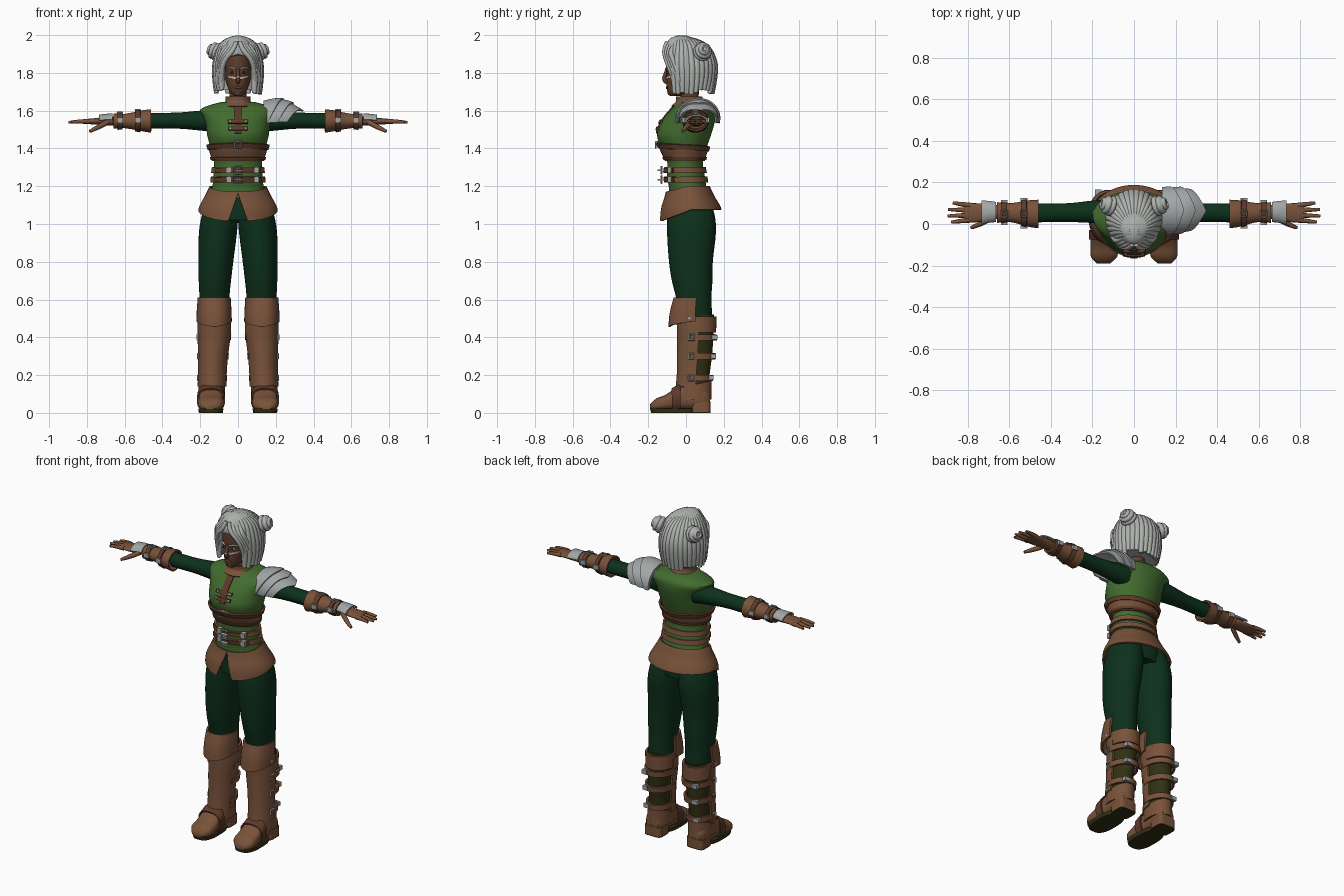
import bpy, bmesh, random
from math import sin, cos, acos, radians, degrees, copysign
from mathutils import Vector

random.seed(4)
if "Cube" in bpy.data.objects:
    bpy.data.objects.remove(bpy.data.objects["Cube"])


def material(name, *rgb):
    m = bpy.data.materials.new(name)
    m.use_nodes = True
    m.diffuse_color = (*rgb, 1)
    node = m.node_tree.nodes["Principled BSDF"]
    node.inputs["Base Color"].default_value = (*rgb, 1)
    node.inputs["Roughness"].default_value = 0.8
    return m


LEATHER = material("brown leather", .19, .085, .042)
STRAP = material("dark leather", .11, .04, .022)
SKIN = material("brown skin", .12, .05, .026)
HAIR = material("silver hair", .42, .44, .42)
METAL = material("grey metal", .36, .38, .38)
GREEN = material("green cloth", .055, .15, .028)
DARK = material("dark green cloth", .004, .03, .011)
OLIVE = material("olive boot lining", .03, .03, .007)
WHITE = material("white paint", .6, .6, .57)
BLACK = material("dark eye", .012, .008, .006)


def finish(ob, mat, angle=45):
    ob.data.materials.append(mat)
    bpy.ops.object.select_all(action='DESELECT')
    ob.select_set(True)
    bpy.context.view_layer.objects.active = ob
    for mod in list(ob.modifiers):
        bpy.ops.object.modifier_apply(modifier=mod.name)
    bpy.ops.object.shade_smooth_by_angle(angle=radians(angle))
    return ob


def to_object(name, bm):
    bmesh.ops.recalc_face_normals(bm, faces=bm.faces)
    me = bpy.data.meshes.new(name)
    bm.to_mesh(me)
    bm.free()
    ob = bpy.data.objects.new(name, me)
    bpy.context.collection.objects.link(ob)
    return ob


def ring_at(rings, z):
    """Smoothly interpolated section (x0, x1, y0, y1) at a station."""
    z = min(max(z, rings[0][0]), rings[-1][0])
    i = max(j for j in range(len(rings) - 1) if rings[j][0] <= z)
    a, b = rings[i], rings[i + 1]
    before, after = rings[max(i - 1, 0)], rings[min(i + 2, len(rings) - 1)]
    h = b[0] - a[0]
    t = (z - a[0]) / h
    out = []
    for c in range(1, 5):
        ma = (b[c] - before[c]) / (b[0] - before[0]) * h
        mb = (after[c] - a[c]) / (after[0] - a[0]) * h
        d = b[c] - a[c]
        out.append(a[c] + t * ma + t * t * (3 * d - 2 * ma - mb) + t ** 3 * (ma + mb - 2 * d))
    return out


def patch(name, mat, rings, lo=None, hi=None, span=(-90, 270), pad=0, thick=0, n=36, k=10, p=2, place=None):
    """Loft over sections, whole or limited to an arc and to edge heights lo, hi."""
    rings = sorted(rings)
    lo = rings[0][0] if lo is None else lo
    hi = rings[-1][0] if hi is None else hi
    closed = span[1] - span[0] == 360
    bm = bmesh.new()
    grid = []
    for j in range(k + 1):
        row = []
        for i in range(n if closed else n + 1):
            a = radians(span[0] + (span[1] - span[0]) * i / n)
            z0, z1 = (f(a) if callable(f) else f for f in (lo, hi))
            z = z0 + (z1 - z0) * j / k
            x0, x1, y0, y1 = ring_at(rings, z)
            c, s = (copysign(abs(f) ** (2 / p), f) for f in (cos(a), sin(a)))
            v = Vector(((x0 + x1) / 2 + ((x1 - x0) / 2 + pad) * c, (y0 + y1) / 2 + ((y1 - y0) / 2 + pad) * s, z))
            row.append(bm.verts.new(place(v) if place else v))
        grid.append(row)
    m = len(grid[0])
    for low, high in zip(grid, grid[1:]):
        for i in range(m if closed else m - 1):
            q = (i + 1) % m
            bm.faces.new((low[i], low[q], high[q], high[i]))
    if closed and not thick:
        bm.faces.new(grid[0])
        bm.faces.new(grid[-1])
    ob = to_object(name, bm)
    if thick:
        mod = ob.modifiers.new("thickness", 'SOLIDIFY')
        mod.thickness, mod.offset = thick, 0
    return finish(ob, mat)


def ball(name, mat, loc, size, box=False):
    bm = bmesh.new()
    if box:
        bmesh.ops.create_cube(bm, size=2)
    else:
        bmesh.ops.create_uvsphere(bm, u_segments=20, v_segments=12, radius=1)
    for v in bm.verts:
        v.co = Vector(loc) + v.co * Vector(size)
    return finish(to_object(name, bm), mat)


def tubes(name, mat, paths, res=3):
    """Tapered round strands; each path point is x, y, z, radius."""
    cu = bpy.data.curves.new(name, 'CURVE')
    cu.dimensions, cu.bevel_depth, cu.bevel_resolution = '3D', 1, res
    cu.use_fill_caps, cu.resolution_u = True, 5
    for path in paths:
        sp = cu.splines.new('NURBS')
        sp.points.add(len(path) - 1)
        for pt, (x, y, z, r) in zip(sp.points, path):
            pt.co, pt.radius = (x, y, z, 1), r
        sp.order_u, sp.use_endpoint_u = 3, True
    ob = bpy.data.objects.new(name, cu)
    bpy.context.collection.objects.link(ob)
    bpy.ops.object.select_all(action='DESELECT')
    ob.select_set(True)
    bpy.context.view_layer.objects.active = ob
    bpy.ops.object.convert(target='MESH')
    return finish(bpy.context.object, mat)


def hoop(name, mat, loc, normal, major, minor, sides=4):
    """Square buckle frame, or a round coil with more sides."""
    rot = Vector(normal).to_track_quat('Z', 'Y').to_euler()
    bpy.ops.mesh.primitive_torus_add(location=loc, rotation=rot, major_radius=major, minor_radius=minor,
                                     major_segments=sides, minor_segments=4 if sides == 4 else 8)
    ob = bpy.context.object
    ob.name = name
    if sides == 4:
        for v in ob.data.vertices:
            x, y, z = v.co
            v.co = ((x - y) * .707, (x + y) * .707, z)
    return finish(ob, mat)


def front(a):
    return degrees(acos(max(-1, min(1, -sin(a)))))


# Tunic and the leather bands around it
def sym(*rows):
    return [(z, -x, x, y0, y1) for z, x, y0, y1 in rows]


TORSO = sym((1.14, .15, -.09, .13), (1.19, .137, -.09, .11), (1.25, .13, -.1, .1), (1.33, .127, -.1, .09),
            (1.4, .145, -.13, .108), (1.47, .163, -.153, .132), (1.53, .17, -.136, .15), (1.57, .185, -.11, .158),
            (1.605, .2, -.08, .158), (1.625, .165, -.062, .148), (1.645, .09, -.04, .12))
patch("tunic", GREEN, TORSO, n=48, k=40)
patch("corset_band", LEATHER, TORSO, lambda a: 1.335, lambda a: 1.395 + .045 * max(0, 1 - front(a) / 50),
      pad=.006, thick=.01, n=60)
patch("bust_strap", STRAP, TORSO, lambda a: 1.405 - .02 * front(a) / 180, lambda a: 1.43 - .02 * front(a) / 180,
      pad=.012, thick=.012, n=60, k=3)
patch("corset_strap", STRAP, TORSO, 1.34, 1.355, pad=.012, thick=.01, n=48, k=2)
for z in (1.285, 1.235):
    patch("waist_belt", LEATHER, TORSO, z - .015, z + .015, pad=.008, thick=.012, n=48, k=3)
    patch("belt_front", STRAP, TORSO, z - .012, z + .012, span=(-145, -35), pad=.017, thick=.008, n=24, k=2)
    hoop("belt_buckle", METAL, (0, -.13, z), (0, -1, 0), .028, .006)
    for x in (-.05, .1):
        ball("belt_tip", METAL, (x, -.122 + abs(x) * .35, z), (.012, .012, .016), True)
    ball("buckle_prong", METAL, (.005, -.14, z), (.022, .012, .004), True)
hoop("bust_buckle", METAL, (0, -.16, 1.418), (0, -1, 0), .024, .005)
patch("front_placket", STRAP, TORSO, 1.48, 1.635, span=(-96, -84), pad=.003, thick=.008, n=4, k=16)
for z in (1.54, 1.505):
    patch("chest_clasp", STRAP, TORSO, z - .009, z + .009, span=(-107, -73), pad=.008, thick=.012, n=10, k=2)
    for x in (-.04, 0, .04):
        ball("clasp_stud", METAL, (x, -.148 + (z - 1.505) * .4, z), (.009, .01, .009))
SKIRT = sym((1.0, .203, -.135, .188), (1.08, .2, -.125, .178), (1.15, .165, -.102, .14), (1.21, .135, -.092, .112))


def hem(a):
    d = front(a)
    return 1.165 - .15 * d / 14 if d < 14 else 1.075 - .062 * max(0, cos(radians(d)))


patch("skirt", LEATHER, SKIRT, hem, lambda a: 1.2 - .03 * max(0, -sin(a)), pad=.004, thick=.01, n=108)
patch("pelvis", DARK, sym((1.02, .17, -.09, .14), (1.1, .165, -.09, .14), (1.18, .13, -.085, .11)))

# Neck and head
patch("neck", SKIN, sym((1.6, .05, -.04, .08), (1.66, .045, -.03, .068), (1.74, .045, -.03, .07)))
patch("collar", LEATHER, sym((1.622, .092, -.075, .12), (1.645, .064, -.05, .09), (1.675, .06, -.048, .08)), thick=.01)
HEAD = sym((1.678, .02, -.085, -.03), (1.695, .04, -.098, .02), (1.73, .056, -.102, .06), (1.78, .07, -.103, .1),
           (1.83, .076, -.106, .12), (1.89, .078, -.106, .13), (1.94, .066, -.09, .12), (1.97, .035, -.06, .08))
patch("head", SKIN, HEAD, k=24)
tubes("nose", SKIN, [[(0, -.1, 1.825, .007), (0, -.112, 1.79, .01), (0, -.117, 1.757, .013), (0, -.1, 1.75, .01)]])
ball("lips", STRAP, (0, -.1, 1.722), (.024, .007, .008))
ball("chin", SKIN, (0, -.083, 1.692), (.022, .014, .013))
patch("face_paint", WHITE, HEAD, lambda a: 1.764 + front(a) * .0003, lambda a: 1.776 + front(a) * .0002,
      span=(-140, -40), pad=.002, thick=.003, n=24, k=2)
ball("nose_paint", WHITE, (0, -.119, 1.777), (.011, .008, .006))
for s in (1, -1):
    ball("eye_white", WHITE, (s * .032, -.092, 1.802), (.014, .006, .006))
    ball("eye", BLACK, (s * .032, -.097, 1.802), (.007, .004, .007))
    tubes("eyebrow", WHITE, [[(s * .012, -.109, 1.82, .004), (s * .035, -.102, 1.832, .006),
                              (s * .062, -.076, 1.822, .003)]])
    ball("ear", SKIN, (s * .077, .01, 1.79), (.01, .02, .032))

# Hair: cap, bob, separate locks and coiled buns
CAP = sym((1.88, .095, -.112, .14), (1.92, .092, -.116, .125), (1.96, .072, -.1, .085), (1.985, .045, -.08, .04),
          (1.998, .012, -.045, .0))
patch("hair_cap", HAIR, CAP, lo=lambda a: 1.88 + .02 * max(0, 1 - front(a) / 40), k=16)
patch("hair_bob", HAIR, sym((1.71, .11, -.015, .135), (1.8, .113, -.025, .15), (1.9, .095, -.04, .135)))
locks = []
for i in range(24):
    a = radians(-42 + 264 * i / 23)
    c, s, end = cos(a), sin(a), random.uniform(1.685, 1.715)
    locks.append([(c * .02, -.03 + s * .02, 1.985, .012), (c * .085, .01 + s * .085, 1.965, .016),
                  (c * .115, .02 + s * .13, 1.87, .021), (c * .12, .025 + s * .125, 1.78, .021),
                  (c * .115, .02 + s * .12, end, .012)])
for s in (1, -1):
    for i in range(4):
        x = .012 + i * .012
        locks.append([(s * .01, -.1 + i * .025, 1.965 + i * .008, .01), (s * x * 1.6, -.118 + i * .01, 1.925, .014),
                      (s * (.075 + i * .008), -.105 + i * .012, 1.87, .013),
                      (s * (.09 + i * .008), -.07 + i * .012, 1.78, .012),
                      (s * (.088 + i * .008), -.06 + i * .012, 1.705 + i * .004, .006)])
    bun = Vector((s * .122, .09, 1.915))
    ball("hair_bun", HAIR, bun, (.037, .043, .043))
    out = Vector((s, .3, .35)).normalized()
    for off, rad in ((-.012, .036), (.01, .032), (.026, .018)):
        hoop("bun_coil", HAIR, bun + out * off, out, rad, .014, 20)
tubes("hair_locks", HAIR, locks)

# Arms, hands, legs and boots on both sides
for s in (1, -1):
    side = "left_" if s > 0 else "right_"

    def along_arm(v):
        return Vector((s * v.z, v.y, v.x))

    def mirrored(v):
        return Vector((s * v.x, v.y, v.z))

    def along_foot(v):
        return Vector((s * v.x, -v.z, v.y))

    patch(side + "sleeve", DARK, [(.12, 1.485, 1.605, 0, .12), (.2, 1.495, 1.6, .005, .113),
                                  (.32, 1.505, 1.59, .01, .1), (.47, 1.505, 1.588, .008, .1)], place=along_arm)
    CUFF = [(.46, 1.488, 1.602, -.015, .112), (.5, 1.495, 1.598, -.01, .11), (.6, 1.512, 1.578, .015, .095),
            (.66, 1.51, 1.58, .01, .1)]
    patch(side + "bracer", LEATHER, CUFF, thick=.01, place=along_arm)
    for x in (.53, .625):
        patch(side + "bracer_strap", STRAP, CUFF, x - .013, x + .013, pad=.008, thick=.01, k=2, place=along_arm)
        x0, x1, y0, y1 = ring_at(CUFF, x)
        hoop(side + "bracer_buckle", METAL, (s * x, .05, x1 + .012), (0, 0, 1), .02, .005)
        for y in (y0 - .012, y1 + .012):
            ball(side + "bracer_stud", METAL, (s * x, y, 1.55), (.016, .007, .013), True)
    PALM = [(.63, 1.52, 1.57, .025, .085), (.69, 1.522, 1.568, .022, .095), (.76, 1.527, 1.56, .008, .1),
            (.82, 1.53, 1.555, .012, .1)]
    patch(side + "palm", LEATHER, PALM, place=along_arm)
    patch(side + "hand_plate", METAL, PALM, .665, .735, span=(-80, 80), pad=.012, thick=.008, n=14, place=along_arm)
    fingers = [[(s * .79, y, 1.543, .013), (s * .84, y + d / 2, 1.545, .011), (s * tip, y + d, 1.538, .007)]
               for y, d, tip in ((.09, .012, .872), (.066, .004, .895), (.042, -.003, .897), (.019, -.01, .88))]
    fingers.append([(s * .69, .03, 1.54, .014), (s * .735, 0, 1.515, .015), (s * .785, -.018, 1.49, .008)])
    tubes(side + "fingers", LEATHER, fingers)

    patch(side + "trouser_leg", DARK, [(.46, .055, .195, -.025, .14), (.62, .045, .204, -.055, .135),
                                       (.7, .037, .208, -.075, .14), (.8, .025, .21, -.09, .142),
                                       (.95, .006, .207, -.1, .158), (1.03, .0, .195, -.1, .155),
                                       (1.13, .0, .165, -.08, .13)], k=24, place=mirrored)
    BOOT = [(.07, .08, .2, -.045, .125), (.2, .077, .195, -.032, .125), (.3, .07, .195, -.03, .138),
            (.42, .055, .197, -.03, .145), (.52, .055, .197, -.035, .148)]
    patch(side + "boot_lining", OLIVE, BOOT, place=mirrored)
    patch(side + "boot_cuff", LEATHER, BOOT, .425, .51, pad=.008, thick=.012, place=mirrored)
    patch(side + "boot_ankle", LEATHER, BOOT, .07, lambda a: .15 + .02 * sin(a), pad=.006, thick=.01, place=mirrored)
    patch(side + "shin_guard", LEATHER, BOOT, .14, .48, span=(-185, 5), pad=.011, thick=.012, place=mirrored)
    patch(side + "knee_guard", LEATHER, [(.45, .038, .214, -.088, .19), (.53, .04, .213, -.08, .18),
                                         (.615, .045, .207, -.058, .17)],
          lambda a: .455 + .03 * front(a) / 90, .61, span=(-180, 0), thick=.012, p=2.4, place=mirrored)
    ball(side + "knee_stud", METAL, (s * .212, .02, .5), (.008, .013, .013))
    for z in (.4, .3, .185):
        patch(side + "boot_strap", LEATHER, BOOT, z - .016, z + .016, span=(-20, 200), pad=.014, thick=.012, k=2,
              place=mirrored)
        x0, x1, y0, y1 = ring_at(BOOT, z)
        hoop(side + "boot_buckle", METAL, (s * (x1 + .016), .03, z), (s, 0, 0), .02, .006)
        ball(side + "strap_stud", METAL, (s * (x1 - .025), y1 + .008, z), (.016, .014, .012), True)
    patch(side + "foot", LEATHER, [(-.128, .105, .18, .03, .11), (-.1, .085, .2, .02, .14), (0, .083, .203, .015, .155),
                                   (.05, .08, .206, .015, .135), (.11, .076, .21, .012, .095),
                                   (.16, .082, .207, .012, .075), (.19, .115, .18, .02, .045)],
          p=2.6, k=20, place=along_foot)
    patch(side + "instep_strap", STRAP, [(.03, .08, .206, .015, .146), (.075, .078, .208, .015, .12)], pad=.006,
          thick=.008, p=2.6, k=3, place=along_foot)
    patch(side + "sole", OLIVE, [(0, .08, .207, -.185, .05), (.022, .077, .21, -.19, .05)], p=2.8, k=2, place=mirrored)
    patch(side + "heel", LEATHER, [(.006, .087, .2, .03, .13), (.06, .087, .2, .03, .13)], p=5, k=2, place=mirrored)
    patch(side + "heel_pad", OLIVE, [(0, .087, .2, .03, .13), (.006, .087, .2, .03, .13)], p=5, k=1, place=mirrored)

# Layered pauldron on the left shoulder, each plate ending in a point
PLATE = [(.13, 1.47, 1.63, -.03, .155), (.2, 1.465, 1.645, -.035, .165), (.27, 1.47, 1.64, -.03, .165),
         (.35, 1.5, 1.595, 0, .13)]
for reach, pad in ((.345, 0), (.295, .009), (.24, .017)):
    patch("left_pauldron_plate", METAL, PLATE, .135, lambda a: reach - .085 * (abs(a) / 1.75) ** 1.2,
          span=(-100, 100), pad=pad, thick=.008, place=lambda v: Vector((v.z, v.y, v.x)))
